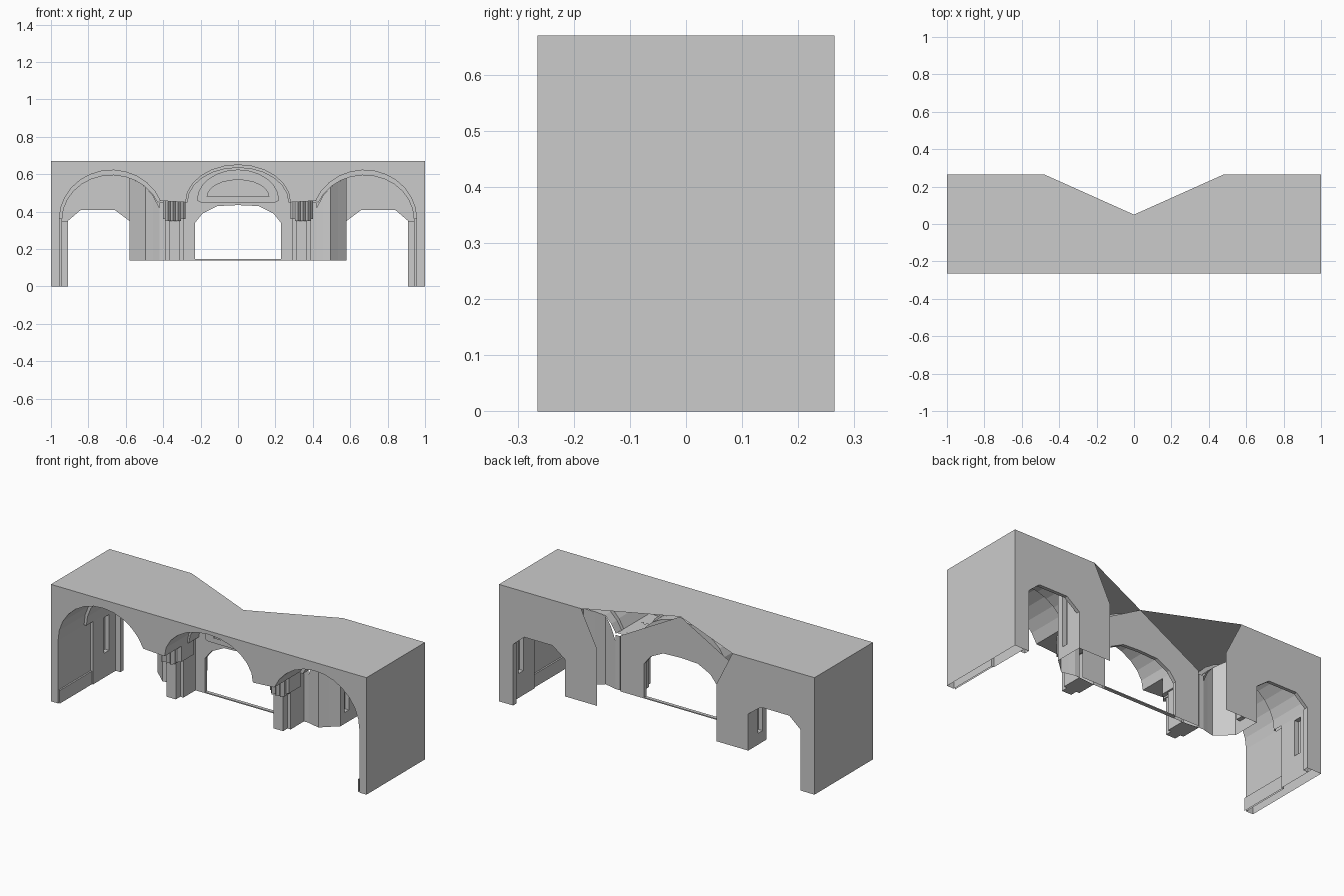
import bpy, bmesh, math
from mathutils import Vector

if "Cube" in bpy.data.objects:
    bpy.data.objects.remove(bpy.data.objects["Cube"])

TOP, F, B, LOW = 0.67, -0.265, 0.265, 0.14   # roof, front, back, raised floor level


def make(name, faces, mirror=True, clip=None):
    """Mesh object from polygons; optional clip plane (point, normal) removes the normal side."""
    bm = bmesh.new()
    for f in faces:
        bm.faces.new([bm.verts.new(p) for p in f])
    bmesh.ops.remove_doubles(bm, verts=bm.verts, dist=1e-5)
    if clip:
        bmesh.ops.bisect_plane(bm, geom=bm.verts[:] + bm.edges[:] + bm.faces[:],
                               plane_co=clip[0], plane_no=clip[1], clear_outer=True)
    bmesh.ops.recalc_face_normals(bm, faces=bm.faces)
    me = bpy.data.meshes.new(name)
    bm.to_mesh(me)
    bm.free()
    ob = bpy.data.objects.new(name, me)
    bpy.context.collection.objects.link(ob)
    if mirror:
        ob.modifiers.new("Mirror", 'MIRROR')
    return ob


def wall(pts, y):
    return [(x, y, z) for x, z in pts]


def sweep(pts, y0, y1):
    """Strip of quads joining one x-z profile at two depths."""
    return [[(*a[:1], y0, a[1]), (*b[:1], y0, b[1]), (*b[:1], y1, b[1]), (*a[:1], y1, a[1])]
            for a, b in zip(pts, pts[1:])]


def upright(plan, z0, z1):
    """Vertical wall strip following an x-y plan."""
    return [[(*a, z0), (*b, z0), (*b, z1), (*a, z1)] for a, b in zip(plan, plan[1:])]


def ring(p, q, y):
    return [[(a[0], y, a[1]), (b[0], y, b[1]), (d[0], y, d[1]), (c[0], y, c[1])]
            for a, b, c, d in zip(p, p[1:], q, q[1:])]


def arc(cx, cz, rx, rz, a0, a1, n):
    return [(cx + rx * math.cos(math.radians(a0 + (a1 - a0) * i / n)),
             cz + rz * math.sin(math.radians(a0 + (a1 - a0) * i / n))) for i in range(n + 1)]


def slotted(x, y0, y1, z0, z1, sy0, sy1, sz0, sz1, depth):
    """Side wall in plane x with a narrow recessed window."""
    r = lambda a, b, c, d: [(x, a, c), (x, b, c), (x, b, d), (x, a, d)]
    fs = [r(y0, sy0, z0, z1), r(sy1, y1, z0, z1), r(sy0, sy1, z0, sz0), r(sy0, sy1, sz1, z1)]
    rim = [(sy0, sz0), (sy1, sz0), (sy1, sz1), (sy0, sz1)]
    for i in range(4):
        a, b = rim[i], rim[(i + 1) % 4]
        fs.append([(x, *a), (x, *b), (x + depth, *b), (x + depth, *a)])
    fs.append([(x + depth, *p) for p in rim])
    return fs


# Arch profiles, outer to inner
side_out = arc(0.675, 0.36, 0.28, 0.262, 0, 158, 12)
side_in = arc(0.675, 0.36, 0.265, 0.235, 0, 158, 12)
mid_out = arc(0, 0.45, 0.28, 0.2, 0, 90, 6)
mid_in = arc(0, 0.45, 0.27, 0.185, 0, 90, 6)

# Outer shell
make("roof", [[(-1, F, TOP), (1, F, TOP), (1, B, TOP), (0.48, B, TOP),
               (0, 0.05, TOP), (-0.48, B, TOP), (-1, B, TOP)]], mirror=False)
make("end_wall", [[(1, F, 0), (1, B, 0), (1, B, TOP), (1, F, TOP)]])
make("front_wall", [wall([(0, TOP), (1, TOP), (1, 0), (0.955, 0)] + side_out + mid_out, F)])
make("back_wall", [wall([(1, 0), (1, TOP), (0.48, TOP), (0.38, 0.47), (0.38, LOW), (0.58, LOW),
                         (0.58, 0.35), (0.66, 0.41), (0.84, 0.41), (0.91, 0.35), (0.91, 0)], B)])
make("back_jamb", sweep([(0.91, 0), (0.91, 0.35), (0.84, 0.41), (0.66, 0.41), (0.58, 0.35)], 0.245, B))

# Central gable wall with doorway and sill
door = [(0.23, LOW), (0.23, 0.34), (0.19, 0.39), (0.11, 0.43), (0, 0.435)]
make("gable_wall", [wall([(0.38, LOW), (0.38, 0.46), (0, TOP)] + door[::-1], 0.05)])
make("door_jamb", sweep(door, 0.03, 0.05))
make("inner_wall", [wall([(0.29, LOW)] + [(0.29, 0.45)] + mid_in + door[::-1], 0.03)])
make("door_sill", [[(0, 0.03, z), (0.23, 0.03, z), (0.23, 0.05, z), (0, 0.05, z)]
                   for z in (LOW, LOW + 0.006)] +
     [[(0, y, LOW), (0.23, y, LOW), (0.23, y, LOW + 0.006), (0, y, LOW + 0.006)] for y in (0.03, 0.05)])

# Lunette moulding above the doorway
lun_out = arc(0, 0.46, 0.22, 0.165, 0, 90, 6)
lun_in = arc(0, 0.48, 0.165, 0.09, 0, 90, 6)
make("lunette", ring(lun_out, lun_in, 0.015) + sweep(lun_out, 0.015, 0.03) + sweep(lun_in, 0.015, 0.045)
     + [[(0, 0.015, 0.45), (0.2, 0.015, 0.45), (0.22, 0.015, 0.46), (0.165, 0.015, 0.48), (0, 0.015, 0.48)]])

# Vaults with stepped ribs
make("middle_vault", sweep(mid_out, F, -0.06) + ring(mid_out, mid_in, -0.06) + sweep(mid_in, -0.06, 0.03))
make("side_vault_front", sweep(side_out, F, -0.03) + ring(side_out, side_in, -0.03)
     + sweep(side_in, -0.03, 0.022))
make("side_vault_middle", sweep(side_in, 0.022, 0.1),
     clip=(Vector((0.495, 0.022, 0)), Vector((-0.078, 0.085, 0))))
make("side_vault_back", sweep(side_in, 0.1, B), clip=(Vector((0.58, 0, 0)), Vector((-1, 0, 0))))
make("spandrel_soffit", [[(side_out[-1][0], F, side_out[-1][1]), (0.28, F, 0.45),
                          (0.28, 0.03, 0.45), (side_out[-1][0], 0.03, side_out[-1][1])]])

# Outer bay walls: plain front panel, plinth, windowed rear panel
make("bay_wall", upright([(0.955, F), (0.955, 0.03), (0.94, 0.03)], 0, 0.36)
     + slotted(0.94, 0.03, B, 0, 0.36, 0.13, 0.175, 0.14, 0.345, 0.025))
make("bay_plinth", upright([(0.946, F), (0.946, 0.03)], 0, 0.075)
     + [[(0.946, F, 0.075), (0.946, 0.03, 0.075), (0.955, 0.03, 0.075), (0.955, F, 0.075)]])
make("bay_pilaster", upright([(0.94, 0.235), (0.91, 0.235), (0.91, B)], 0, 0.35))

# Angled inner bay walls, tops following the vault
plan = [(0.42, 0.04, 0.42), (0.455, 0.031, 0.487), (0.495, 0.022, 0.532),
        (0.535, 0.06, 0.56), (0.58, 0.1, 0.58)]
make("angled_wall", [[(a[0], a[1], LOW), (b[0], b[1], LOW), b, a] for a, b in zip(plan, plan[1:])])
make("inner_bay_wall", slotted(0.58, 0.1, B, LOW, 0.58, 0.135, 0.175, 0.205, 0.5, -0.025))

# Clustered pier and its capital
pier = [(0.42, 0.04), (0.39, 0.04), (0.39, -0.08), (0.37, -0.08), (0.37, -0.12),
        (0.31, -0.12), (0.31, -0.08), (0.29, -0.08), (0.29, 0.03), (0.23, 0.03)]
make("pier", upright(pier[:9], LOW, 0.45))
make("pier_base", [[(x, y, LOW) for x, y in pier[1:9]]])


def capital(name, x0, x1, y0, z0, z1):
    loop = [(x0, 0.0), (x0, y0 + 0.02), (x0 + 0.015, y0), (x1 - 0.015, y0), (x1, y0 + 0.02), (x1, 0.0)]
    make(name, upright(loop, z0, z1) + [[(x, y, z0) for x, y in loop], [(x, y, z1) for x, y in loop]])


capital("capital", 0.28, 0.40, -0.13, 0.36, 0.46)
for i, x in enumerate((0.305, 0.332, 0.359)):
    capital(f"capital_rib_{i}", x - 0.0, x + 0.018 + 0.013, -0.155, 0.35, 0.46)
